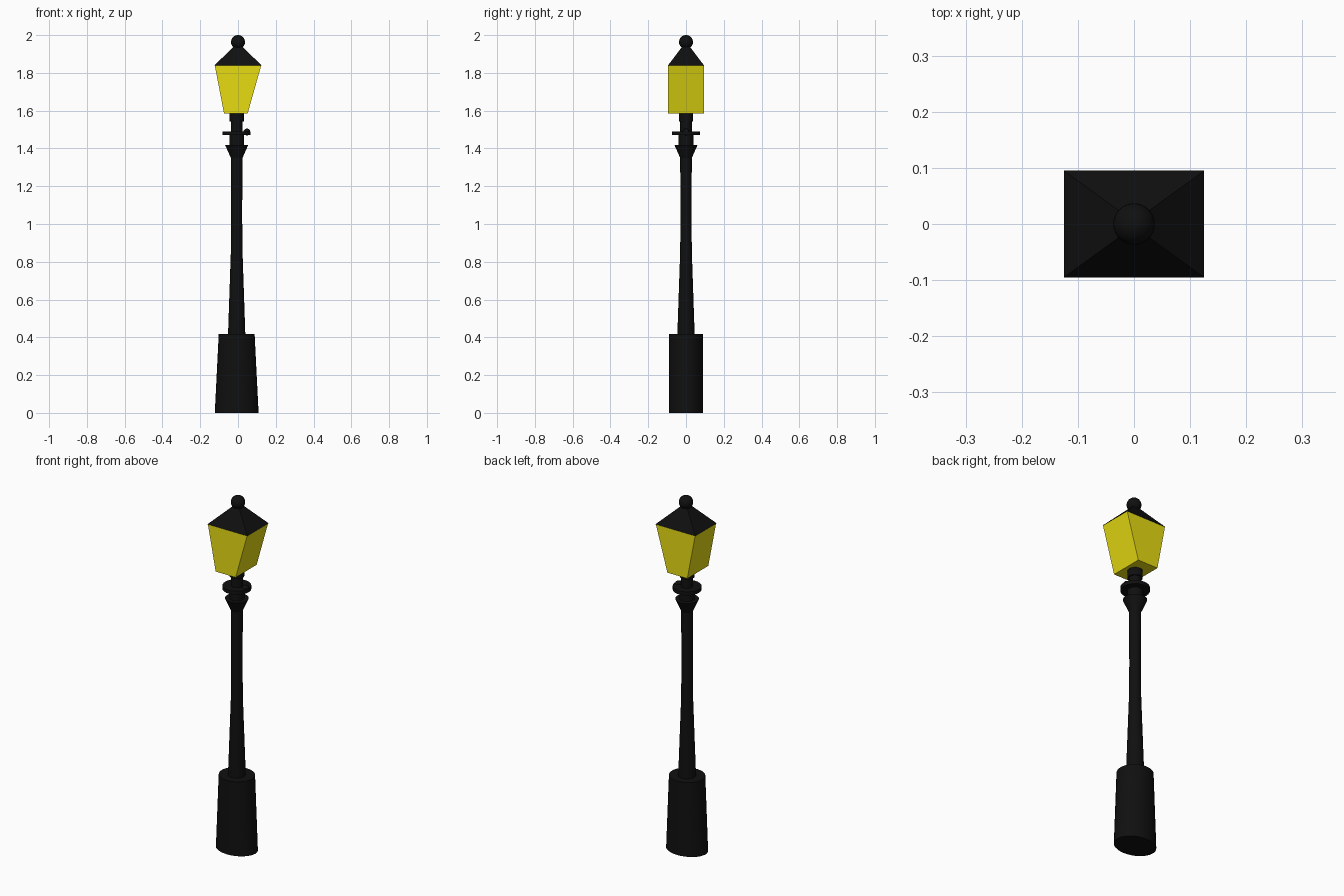
import bpy, bmesh, math

if "Cube" in bpy.data.objects:
    bpy.data.objects.remove(bpy.data.objects["Cube"])


def material(name, rgb):
    m = bpy.data.materials.new(name)
    m.diffuse_color = (*rgb, 1)
    m.use_nodes = True
    m.node_tree.nodes["Principled BSDF"].inputs["Base Color"].default_value = m.diffuse_color
    return m


BLACK = material("black iron", (0.005, 0.005, 0.005))
YELLOW = material("yellow glass", (0.8, 0.72, 0.006))
POST_X = -0.007  # the post sits slightly left of the lantern


def finish(name, bm, mat, smooth):
    bmesh.ops.recalc_face_normals(bm, faces=bm.faces)
    mesh = bpy.data.meshes.new(name)
    bm.to_mesh(mesh)
    bm.free()
    ob = bpy.data.objects.new(name, mesh)
    bpy.context.collection.objects.link(ob)
    mesh.materials.append(mat)
    if smooth:
        bpy.ops.object.select_all(action='DESELECT')
        bpy.context.view_layer.objects.active = ob
        ob.select_set(True)
        bpy.ops.object.shade_smooth_by_angle(angle=math.radians(35))
    return ob


def loft(name, rings, mat, smooth=True):
    """Skin a stack of closed rings and cap both ends."""
    bm = bmesh.new()
    loops = [[bm.verts.new(p) for p in ring] for ring in rings]
    n = len(loops[0])
    for a, b in zip(loops, loops[1:]):
        for i in range(n):
            j = (i + 1) % n
            bm.faces.new((a[i], a[j], b[j], b[i]))
    bm.faces.new(loops[0][::-1])
    bm.faces.new(loops[-1])
    return finish(name, bm, mat, smooth)


def ellipse(z, rx, ry=None, n=32, x=POST_X):
    ry = rx if ry is None else ry
    return [(x + rx * math.cos(math.tau * i / n),
             ry * math.sin(math.tau * i / n), z) for i in range(n)]


def rect(z, x0, x1, hy):
    return [(x0, -hy, z), (x1, -hy, z), (x1, hy, z), (x0, hy, z)]


def ball(name, radius, loc):
    bm = bmesh.new()
    bmesh.ops.create_uvsphere(bm, u_segments=32, v_segments=16, radius=radius)
    bmesh.ops.translate(bm, verts=bm.verts, vec=loc)
    return finish(name, bm, BLACK, True)


# Pedestal, wider at the foot along x only
loft("pedestal", [ellipse(0, 0.116, 0.09), ellipse(0.418, 0.095, 0.09)], BLACK)

# Tapering shaft with a flared collar
loft("shaft", [ellipse(0.41, 0.046), ellipse(0.85, 0.031), ellipse(1.05, 0.029),
               ellipse(1.36, 0.031)], BLACK)
loft("flared_collar", [ellipse(1.35, 0.031), ellipse(1.418, 0.061)], BLACK)

# Neck, ring and socket under the lantern
loft("lower_neck", [ellipse(1.41, 0.039), ellipse(1.475, 0.039)], BLACK)
loft("ring_disc", [ellipse(1.47, 0.074), ellipse(1.49, 0.074)], BLACK)
loft("upper_neck", [ellipse(1.485, 0.031), ellipse(1.55, 0.031)], BLACK)
loft("lantern_socket", [ellipse(1.543, 0.038), ellipse(1.587, 0.038)], BLACK)
ball("ring_knob", 0.018, (0.047, 0, 1.487))

# Lantern: glass body, hipped roof and finial
loft("lantern_glass", [rect(1.585, -0.074, 0.051, 0.094),
                       rect(1.84, -0.123, 0.123, 0.094)], YELLOW, False)
loft("lantern_roof", [rect(1.84, -0.125, 0.125, 0.095),
                      rect(1.945, -0.016, 0.016, 0.016)], BLACK, False)
ball("finial", 0.037, (0, 0, 1.963))
